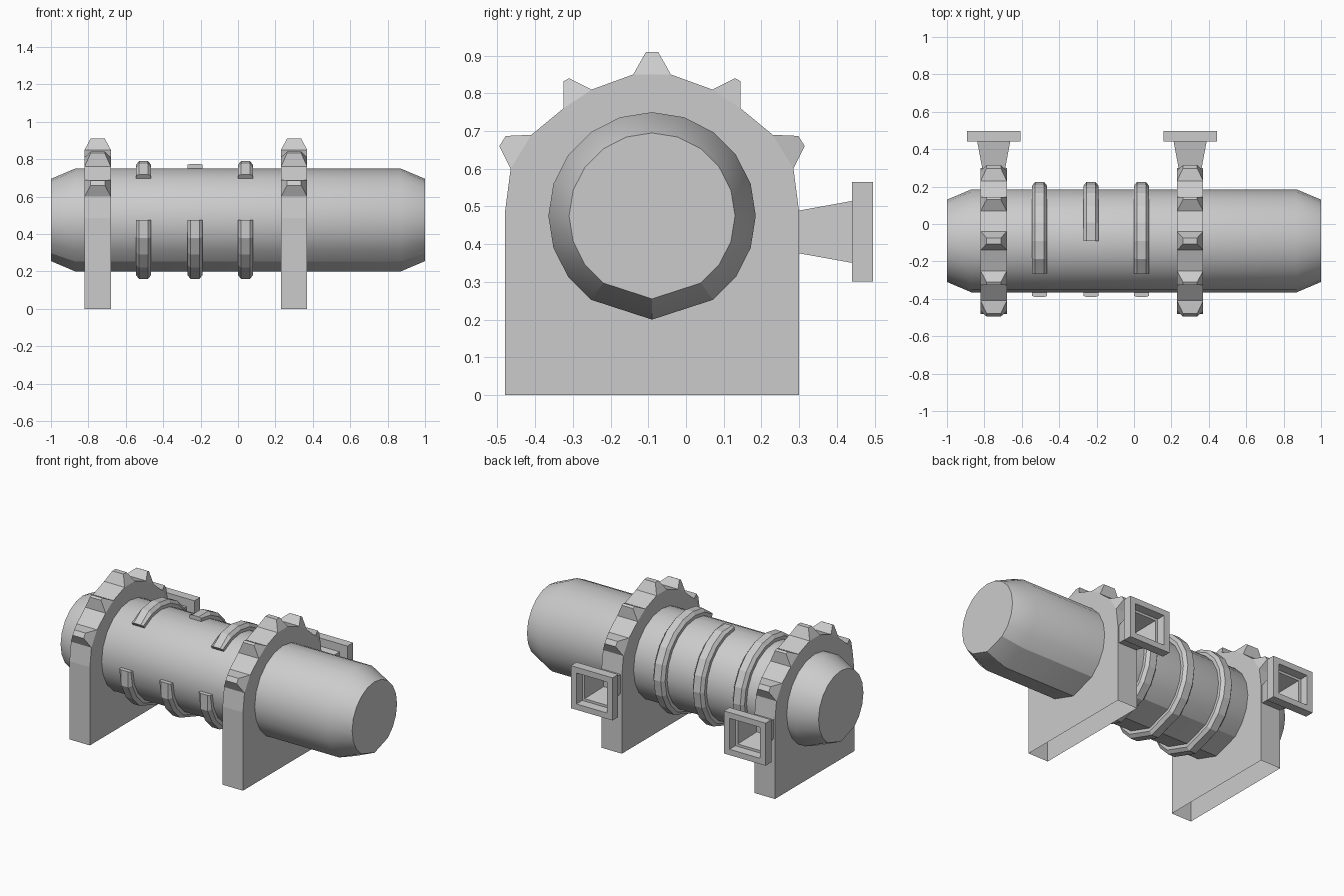
import bpy, bmesh
from math import sin, cos, radians

if "Cube" in bpy.data.objects:
    bpy.data.objects.remove(bpy.data.objects["Cube"])

AXIS_Y, AXIS_Z = -0.09, 0.475          # barrel axis runs along x


def finish(name, bm, smooth=None):
    bmesh.ops.recalc_face_normals(bm, faces=bm.faces)
    me = bpy.data.meshes.new(name)
    bm.to_mesh(me)
    bm.free()
    ob = bpy.data.objects.new(name, me)
    bpy.context.collection.objects.link(ob)
    if smooth:
        bpy.ops.object.select_all(action='DESELECT')
        ob.select_set(True)
        bpy.context.view_layer.objects.active = ob
        bpy.ops.object.shade_smooth_by_angle(angle=radians(smooth))
    return ob


def bridge(bm, loops, closed=True):
    """Join successive point loops with quads."""
    for a, b in zip(loops, loops[1:]):
        n = len(a)
        for i in range(n if closed else n - 1):
            j = (i + 1) % n
            bm.faces.new((a[i], a[j], b[j], b[i]))


def around(x, r, deg):
    a = radians(deg)
    return (x, AXIS_Y + r * cos(a), AXIS_Z + r * sin(a))


# 20-sided circle with the two vertices beside the lowest one left out
ANGLES = [a for a in range(-180, 180, 18) if a not in (-108, -72)]


def barrel():
    bm = bmesh.new()
    profile = [(-1, 0.22), (-0.87, 0.275), (0.87, 0.275), (1, 0.22)]
    loops = [[bm.verts.new(around(x, r, a)) for a in ANGLES] for x, r in profile]
    bridge(bm, loops)
    bm.faces.new(loops[0])
    bm.faces.new(loops[-1])
    finish("barrel", bm, 24)


def rib(name, x, end):
    """Raised band from the front, under the barrel, to the end angle."""
    bm = bmesh.new()
    section = [(-0.04, 0.26), (-0.04, 0.295), (-0.024, 0.315),
               (0.024, 0.315), (0.04, 0.295), (0.04, 0.26)]
    loops = []
    for a in [a for a in ANGLES if a <= end]:
        tip = a in (-180, end)
        loops.append([bm.verts.new(around(x + dx, r - (0.015 if tip and r > 0.3 else 0), a))
                      for dx, r in section])
    bridge(bm, loops)
    bm.faces.new(loops[0])
    bm.faces.new(loops[-1])
    finish(name, bm)


def support(name, cx):
    """Upright plate with tapered teeth over the crown, open underneath."""
    bm = bmesh.new()
    half = [(0.39, 0), (0.39, 0.485), (0.375, 0.6), (0.32, 0.69),
            (0.235, 0.76), (0.16, 0.81), (0.05, 0.85)]
    tips = [[(0.405, 0.66), (0.388, 0.687)], [(0.235, 0.832), (0.22, 0.84)]]
    body = half + [(-y, z) for y, z in reversed(half)]
    teeth = {2: tips[0], 4: tips[1], 6: [(0.016, 0.91), (-0.016, 0.91)]}
    for i in (2, 4):                    # mirrored teeth on the far side
        teeth[12 - i] = [(-y, z) for y, z in reversed(teeth[i])]

    def ring(points, hw):
        return [[bm.verts.new((cx + s * hw, AXIS_Y + y, z)) for y, z in points]
                for s in (-1, 1)]

    left, right = ring(body, 0.07)
    bm.faces.new(left)
    bm.faces.new(right)
    for i in range(len(body) - 1):
        a, b, c, d = left[i], left[i + 1], right[i + 1], right[i]
        if i in teeth:
            (ta, tb), (td, tc) = ring(teeth[i], 0.038)
            bridge(bm, [[a, b, c, d], [ta, tb, tc, td]])
            bm.faces.new((ta, tb, tc, td))
        else:
            bm.faces.new((a, b, c, d))
    finish(name, bm)


def socket(name, cx):
    """Square flared funnel with a hollow flange at the back."""
    bm = bmesh.new()
    cz = 0.4325
    steps = [(0.29, 0.06, 0.055), (0.44, 0.088, 0.082), (0.44, 0.143, 0.132),
             (0.496, 0.143, 0.132), (0.496, 0.104, 0.096), (0.445, 0.1, 0.092),
             (0.445, 0.083, 0.077), (0.3, 0.055, 0.05)]
    loops = [[bm.verts.new((cx + sx * w, y, cz + sz * h))
              for sx, sz in ((-1, -1), (1, -1), (1, 1), (-1, 1))] for y, w, h in steps]
    bridge(bm, loops)
    bm.faces.new(loops[-1])
    bm.faces.new(loops[0])
    finish(name, bm)


barrel()
for i, (x, end) in enumerate([(-0.505, 126), (-0.23, 90), (0.04, 126)]):
    rib(f"barrel_rib_{i + 1}", x, end)
for side, x in (("left", -0.75), ("right", 0.3)):
    support(f"{side}_support_plate", x)
    socket(f"{side}_rear_socket", x)
